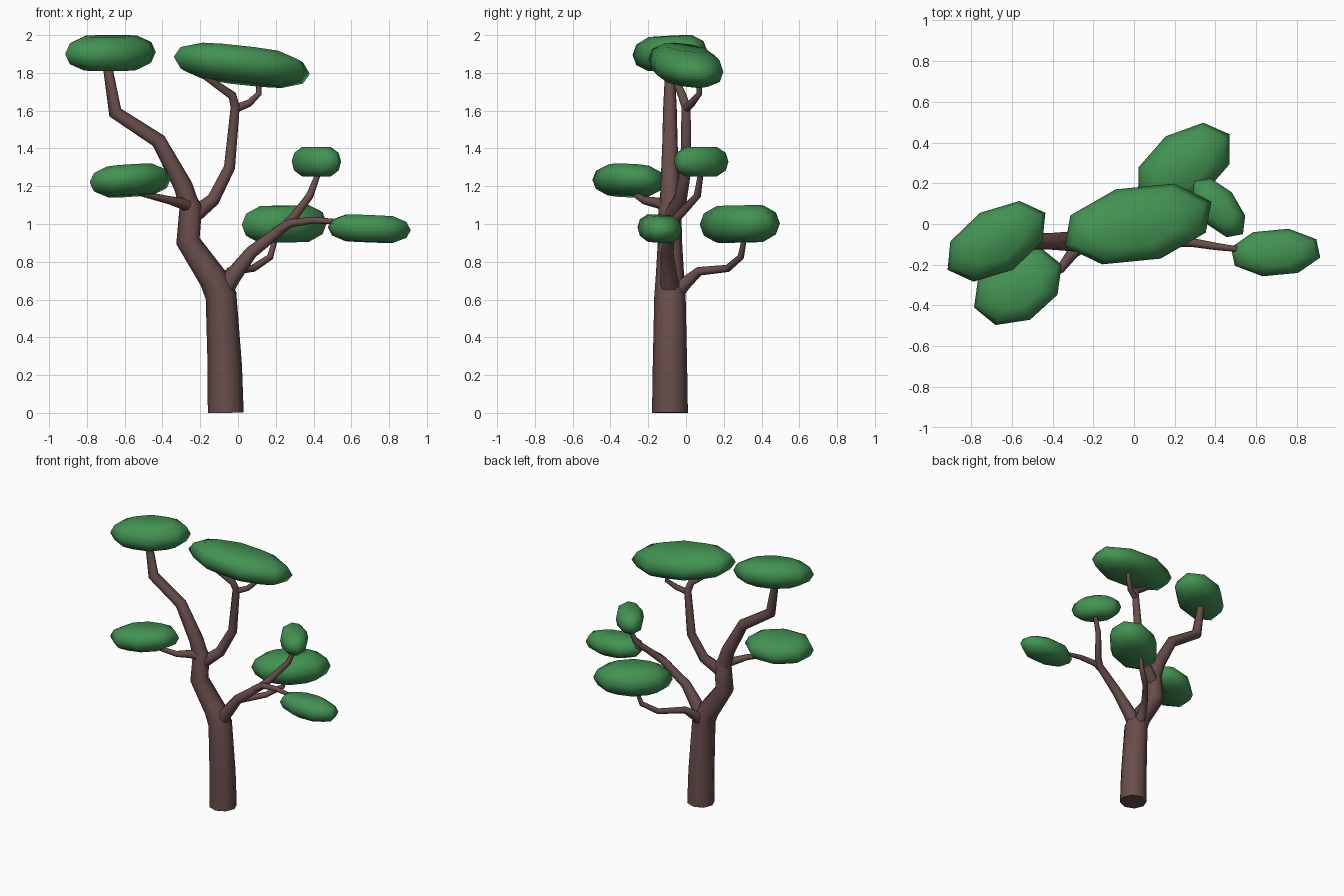
import bpy, bmesh, math
from mathutils import Vector

cube = bpy.data.objects.get("Cube")
if cube:
    bpy.data.objects.remove(cube, do_unlink=True)


def make_material(name, colour):
    mat = bpy.data.materials.new(name)
    mat.use_nodes = True
    mat.diffuse_color = colour
    mat.node_tree.nodes["Principled BSDF"].inputs["Base Color"].default_value = colour
    return mat


BARK = make_material("brown bark", (0.14, 0.075, 0.07, 1))
LEAF = make_material("leaf green", (0.055, 0.29, 0.085, 1))


def limb(name, points):
    """Tapered eight-sided tube through (x, y, z, radius) points."""
    curve = bpy.data.curves.new(name, "CURVE")
    curve.dimensions = "3D"
    curve.bevel_depth = 1
    curve.bevel_resolution = 2
    curve.use_fill_caps = True
    spline = curve.splines.new("POLY")
    spline.points.add(len(points) - 1)
    for target, (x, y, z, radius) in zip(spline.points, points):
        target.co = (x, y, z, 1)
        target.radius = radius
    curve.materials.append(BARK)
    obj = bpy.data.objects.new(name, curve)
    bpy.context.collection.objects.link(obj)
    bpy.ops.object.select_all(action="DESELECT")
    obj.select_set(True)
    bpy.context.view_layer.objects.active = obj
    bpy.ops.object.convert(target="MESH")
    bpy.ops.object.shade_smooth_by_angle(angle=math.radians(60))


def foliage(name, centre, long_axis, short_axis, half_height):
    """Flattened eight-sided clump, stretched along two tilted axes."""
    centre, u, v = Vector(centre), Vector(long_axis), Vector(short_axis)
    bm = bmesh.new()
    rings = []
    for level, scale in ((-1, .58), (-.6, .9), (0, 1), (.6, .9), (1, .58)):
        ring = []
        for i in range(8):
            a = i * math.tau / 8
            offset = (u * math.cos(a) + v * math.sin(a)) * scale
            ring.append(bm.verts.new(centre + offset + Vector((0, 0, level * half_height))))
        rings.append(ring)
    for low, high in zip(rings, rings[1:]):
        for i in range(8):
            j = (i + 1) % 8
            bm.faces.new((low[i], low[j], high[j], high[i]))
    bm.faces.new(rings[0][::-1])
    bm.faces.new(rings[-1])
    bmesh.ops.recalc_face_normals(bm, faces=bm.faces)
    for face in bm.faces:
        face.smooth = True
    mesh = bpy.data.meshes.new(name)
    bm.to_mesh(mesh)
    bm.free()
    mesh.materials.append(LEAF)
    bpy.context.collection.objects.link(bpy.data.objects.new(name, mesh))


# Trunk and main fork
limb("trunk", [(-.065, -.085, 0, .095), (-.07, -.085, .25, .091), (-.09, -.085, .62, .083),
               (-.13, -.085, .71, .076), (-.265, -.085, .91, .064), (-.25, -.085, 1.09, .06),
               (-.26, -.085, 1.13, .045)])
limb("upper_left_branch", [(-.25, -.085, 1.07, .055), (-.29, -.085, 1.2, .05),
                           (-.42, -.085, 1.44, .04), (-.65, -.085, 1.59, .037),
                           (-.69, -.085, 1.83, .025)])
limb("upper_middle_branch", [(-.24, -.08, 1.04, .045), (-.13, -.03, 1.13, .037),
                             (-.045, 0, 1.3, .032), (-.015, 0, 1.62, .026),
                             (-.03, -.02, 1.68, .024), (-.26, -.09, 1.84, .012)])
limb("upper_middle_twig", [(-.015, 0, 1.61, .022), (.06, .03, 1.64, .02),
                           (.11, .07, 1.69, .016), (.11, .07, 1.76, .014)])
limb("lower_left_branch", [(-.23, -.09, 1.08, .035), (-.3, -.14, 1.11, .03),
                           (-.36, -.22, 1.125, .022), (-.55, -.29, 1.17, .013)])

# Lower branches on the other side
limb("lower_right_branch", [(-.09, -.085, .63, .055), (-.03, -.09, .72, .045),
                            (.07, -.1, .85, .034), (.25, -.08, .99, .026),
                            (.29, -.05, 1.03, .024), (.38, .06, 1.15, .02),
                            (.43, .08, 1.28, .014)])
limb("lower_right_twig", [(.2, -.09, .96, .024), (.28, -.09, 1.005, .022),
                          (.4, -.11, 1.02, .018), (.56, -.13, 1.01, .012)])
limb("back_branch", [(-.09, -.07, .62, .045), (-.075, 0, .69, .034), (-.04, .07, .75, .024),
                     (.08, .22, .765, .02), (.17, .29, .825, .018), (.2, .31, .93, .013)])

# Foliage clumps
foliage("upper_left_foliage", (-.675, -.085, 1.905), (.24, .14, .005), (-.08, .14, .01), .09)
foliage("upper_middle_foliage", (.02, 0, 1.84), (.36, .11, -.045), (-.11, .17, -.005), .094)
foliage("lower_left_foliage", (-.57, -.305, 1.23), (.215, .105, .01), (-.06, .165, -.015), .08)
foliage("back_foliage", (.245, .285, 1), (.225, .155, .005), (-.09, .145, 0), .097)
foliage("small_right_foliage", (.415, .08, 1.33), (.12, -.13, 0), (.065, .075, 0), .078)
foliage("lower_right_foliage", (.695, -.14, .975), (.2, .065, -.01), (-.11, .1, 0), .07)
